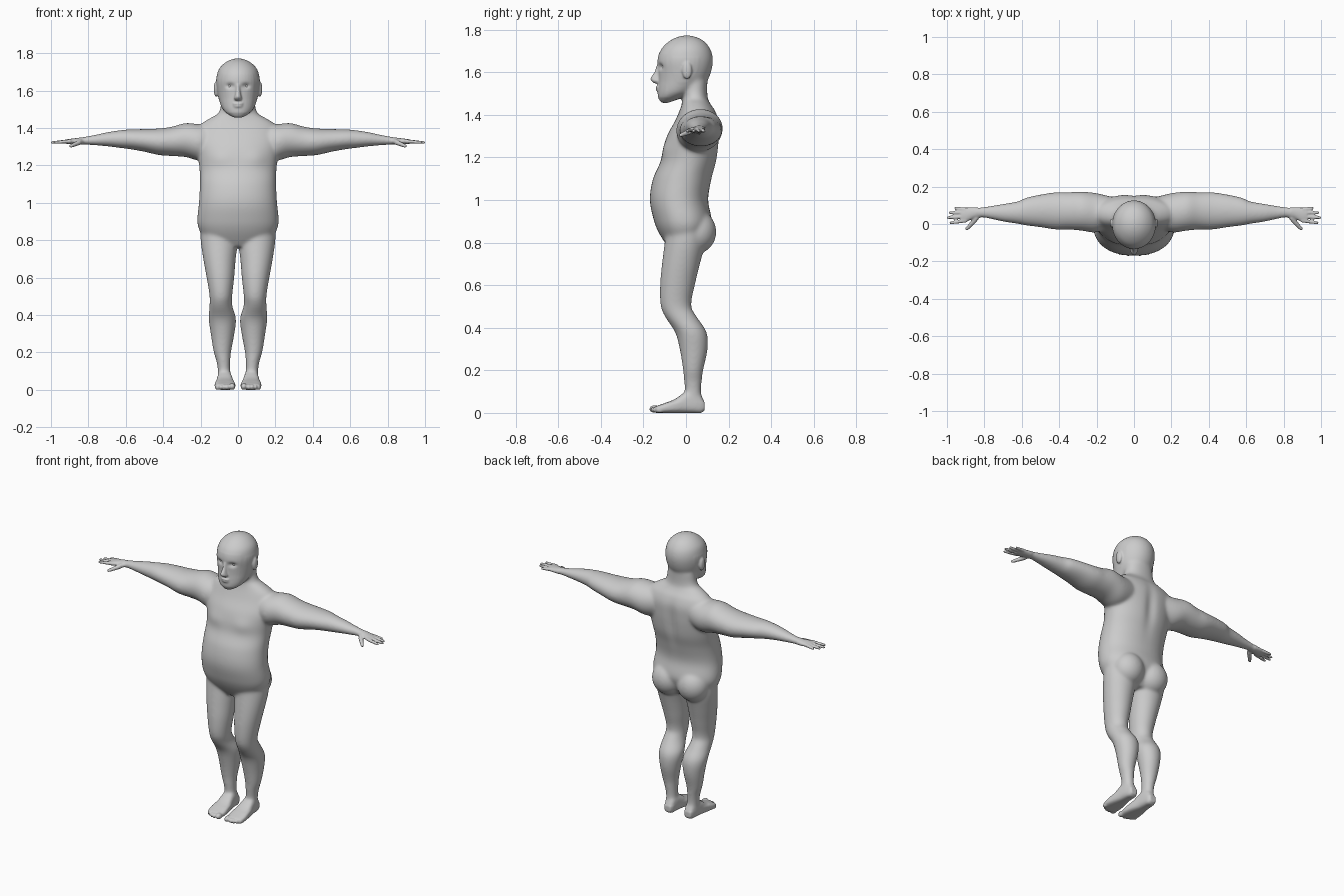
import bpy, bmesh, math
from mathutils import Vector, Matrix

bm = bmesh.new()


def hermite(rows, t):
    # smooth interpolation of a table whose first column is the position
    n = len(rows)
    i = max(k for k in range(n - 1) if rows[k][0] <= t or k == 0)
    a, b = rows[i], rows[i + 1]
    h = b[0] - a[0]
    u = (t - a[0]) / h
    out = []
    for c in range(1, 5):
        def slope(k):
            p, q = rows[max(k - 1, 0)], rows[min(k + 1, n - 1)]
            return (q[c] - p[c]) / (q[0] - p[0])
        out.append((2*u**3 - 3*u*u + 1) * a[c] + (u**3 - 2*u*u + u) * h * slope(i)
                   + (3*u*u - 2*u**3) * b[c] + (u**3 - u*u) * h * slope(i + 1))
    return out


def loft(rows, axis, side=1, power=2.0, seg=40, sub=4):
    # rows: position along axis, then min/max of the two other directions
    ts = [a[0] + (b[0] - a[0]) * k / sub for a, b in zip(rows, rows[1:]) for k in range(sub)]
    ts.append(rows[-1][0])
    rings = []
    for t in ts:
        a0, a1, b0, b1 = hermite(rows, t)
        ring = []
        for k in range(seg):
            w = 2 * math.pi * k / seg
            c, s = math.cos(w), math.sin(w)
            a = (a0 + a1) / 2 + (a1 - a0) / 2 * math.copysign(abs(c) ** (2 / power), c)
            b = (b0 + b1) / 2 + (b1 - b0) / 2 * math.copysign(abs(s) ** (2 / power), s)
            x, y, z = {'x': (t, a, b), 'y': (a, t, b), 'z': (a, b, t)}[axis]
            ring.append(bm.verts.new((x * side, y, z)))
        rings.append(ring)
    for r, q in zip(rings, rings[1:]):
        for k in range(seg):
            bm.faces.new((r[k], r[(k + 1) % seg], q[(k + 1) % seg], q[k]))
    bm.faces.new(rings[0])
    bm.faces.new(rings[-1])


def sym(rows):
    return [(z, -h, h, a, b) for z, h, a, b in rows]


def blob(c, r):
    m = Matrix.Translation(c) @ Matrix.Diagonal((*r, 1))
    bmesh.ops.create_uvsphere(bm, u_segments=24, v_segments=16, radius=1, matrix=m)


def rod(p, q, r0, r1):
    p, q = Vector(p), Vector(q)
    d = q - p
    m = Matrix.Translation((p + q) / 2) @ d.to_track_quat('Z', 'Y').to_matrix().to_4x4()
    bmesh.ops.create_cone(bm, cap_ends=True, segments=16, radius1=r0, radius2=r1,
                          depth=d.length, matrix=m)
    blob(p, (r0,) * 3)
    blob(q, (r1,) * 3)


# torso and neck
loft(sym([(.765, .09, -.075, .06), (.80, .17, -.10, .085), (.85, .205, -.13, .11),
          (.90, .218, -.15, .122), (1.0, .209, -.17, .104), (1.1, .204, -.155, .122),
          (1.18, .206, -.12, .145), (1.25, .215, -.105, .155), (1.31, .225, -.085, .158),
          (1.37, .225, -.052, .156), (1.42, .20, -.03, .138), (1.45, .155, -.02, .116),
          (1.48, .105, -.016, .102), (1.56, .088, -.02, .10)]), 'z', power=2.15)
# skull and jaw
loft(sym([(1.455, .025, -.118, -.085), (1.475, .058, -.13, -.03), (1.50, .083, -.133, .03),
          (1.53, .096, -.132, .07), (1.56, .104, -.13, .10), (1.60, .112, -.13, .118),
          (1.65, .117, -.134, .127), (1.69, .112, -.126, .122), (1.72, .10, -.108, .108),
          (1.75, .07, -.073, .08), (1.766, .04, -.04, .046), (1.773, .012, -.012, .02)]), 'z')
# nose and lips
loft(sym([(1.548, .016, -.15, -.11), (1.56, .021, -.164, -.11), (1.572, .017, -.167, -.11),
          (1.60, .012, -.149, -.11), (1.635, .012, -.137, -.11)]), 'z', seg=20)
blob((0, -.131, 1.530), (.027, .011, .007))
blob((0, -.130, 1.517), (.024, .011, .008))

for s in (1, -1):
    # leg
    loft([(.04, .037, .105, -.02, .08), (.10, .041, .108, -.006, .071),
          (.15, .041, .115, -.01, .075), (.20, .037, .13, -.014, .081),
          (.30, .019, .146, -.03, .102), (.38, .010, .157, -.052, .097),
          (.45, .030, .153, -.098, .052), (.50, .031, .152, -.119, .025),
          (.60, .020, .168, -.122, .042), (.70, .012, .186, -.113, .066),
          (.80, .0, .20, -.10, .09), (.88, .0, .20, -.09, .09)], 'z', s)
    # buttock
    blob((s * .088, .05, .85), (.098, .093, .102))
    # foot and toes
    loft([(-.14, .018, .118, 0, .032), (-.10, .014, .125, 0, .046), (-.05, .02, .12, 0, .066),
          (0, .03, .112, 0, .10), (.04, .035, .107, 0, .10), (.07, .04, .10, 0, .085),
          (.088, .05, .092, .012, .05)], 'y', s, power=3)
    blob((s * .031, -.148, .018), (.017, .024, .018))
    for k in range(4):
        blob((s * (.058 + .018 * k), -.149 + .003 * k * k, .015), (.010, .02, .015))
    # arm and palm
    loft([(.10, 0, .14, 1.25, 1.42), (.20, -.045, .165, 1.225, 1.42),
          (.28, -.036, .173, 1.245, 1.427), (.35, -.03, .17, 1.25, 1.408),
          (.42, -.03, .17, 1.255, 1.398), (.50, -.018, .158, 1.273, 1.395),
          (.58, -.008, .14, 1.287, 1.393), (.62, 0, .122, 1.292, 1.39),
          (.70, .012, .108, 1.302, 1.378), (.76, .025, .098, 1.307, 1.365),
          (.82, .035, .09, 1.311, 1.354), (.86, .028, .09, 1.312, 1.347),
          (.90, .010, .088, 1.314, 1.342), (.925, .010, .084, 1.317, 1.338)], 'x', s)
    # fingers and thumb
    for y0, x1, y1 in ((.018, .979, .006), (.039, .994, .034), (.060, .983, .061), (.078, .953, .084)):
        rod((s * .90, y0, 1.329), (s * x1, y1, 1.323), .0105, .008)
    rod((s * .84, .032, 1.327), (s * .893, -.025, 1.304), .015, .0095)
    # ear
    blob((s * .117, .005, 1.608), (.013, .023, .041))

bmesh.ops.recalc_face_normals(bm, faces=bm.faces)
parts = bpy.data.meshes.new("parts")
bm.to_mesh(parts)
bm.free()
body = bpy.data.objects.new("body", parts)
bpy.context.collection.objects.link(body)

# fuse all parts into one skin
mod = body.modifiers.new("fuse", 'REMESH')
mod.mode = 'VOXEL'
mod.voxel_size = .005
deps = bpy.context.evaluated_depsgraph_get()
skin = bpy.data.meshes.new_from_object(body.evaluated_get(deps))
body.modifiers.clear()
body.data = skin
skin.name = "skin"


def is_detail(c):
    face = c.y < -.09 and 1.48 < c.z < 1.69
    ear = abs(c.x) > .10 and 1.55 < c.z < 1.67 and abs(c.x) < .2
    return face or ear or abs(c.x) > .84 or c.z < .05


# blend the joints strongly, keep face, hands and feet crisp
bm = bmesh.new()
bm.from_mesh(skin)
axes = dict(use_axis_x=True, use_axis_y=True, use_axis_z=True)
soft = [v for v in bm.verts if not is_detail(v.co)]
for _ in range(25):
    bmesh.ops.smooth_vert(bm, verts=soft, factor=.5, **axes)
for _ in range(2):
    bmesh.ops.smooth_vert(bm, verts=bm.verts, factor=.5, **axes)

# eye sockets, spine groove and soft chest
dents = [((0, .155, 1.25), (.035, .08, .13), (0, -.012, 0))]
for s in (1, -1):
    dents.append(((s * .043, -.122, 1.625), (.022, .03, .014), (0, .013, 0)))
    dents.append(((s * .10, -.10, 1.24), (.06, .05, .045), (0, -.007, 0)))
for v in bm.verts:
    for c, r, off in dents:
        e = sum(((v.co[k] - c[k]) / r[k]) ** 2 for k in range(3))
        if e < 9:
            v.co += Vector(off) * math.exp(-e)
for f in bm.faces:
    f.smooth = True
bm.to_mesh(skin)
bm.free()

# eyeballs
for s, name in ((1, "left_eye"), (-1, "right_eye")):
    bpy.ops.mesh.primitive_uv_sphere_add(segments=24, ring_count=16, radius=.015,
                                         location=(s * .043, -.097, 1.625))
    eye = bpy.context.object
    eye.name = name
    bpy.ops.object.shade_smooth()
